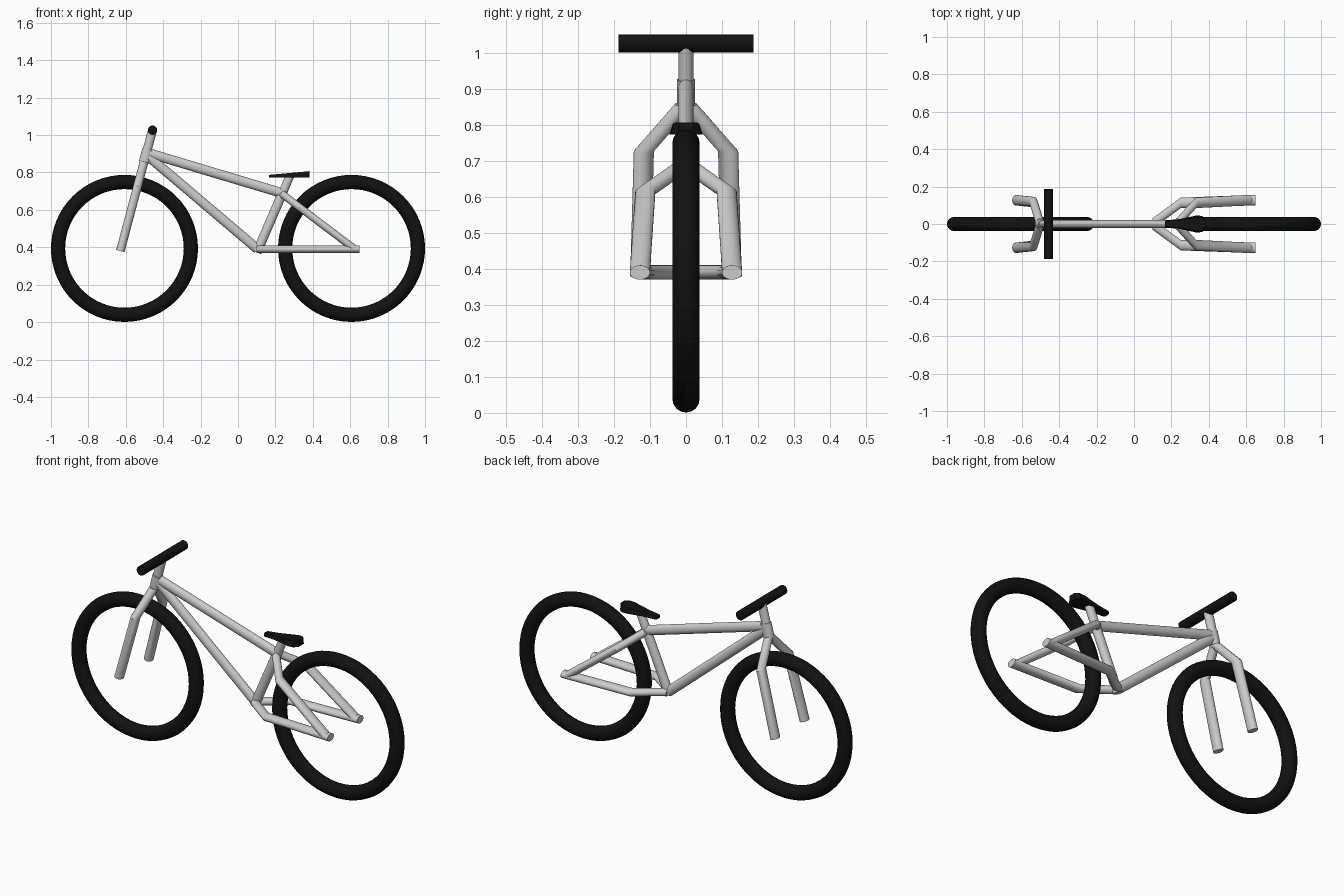
import bpy, bmesh, math
from mathutils import Vector

if "Cube" in bpy.data.objects:
    bpy.data.objects.remove(bpy.data.objects["Cube"])


def black():
    m = bpy.data.materials.new("black_rubber")
    m.diffuse_color = (0.006, 0.006, 0.006, 1)
    m.use_nodes = True
    m.node_tree.nodes["Principled BSDF"].inputs["Base Color"].default_value = m.diffuse_color
    return m


BLACK = black()


def finish(name, bm, mat=None, angle=35):
    bmesh.ops.recalc_face_normals(bm, faces=bm.faces)
    me = bpy.data.meshes.new(name)
    bm.to_mesh(me)
    bm.free()
    ob = bpy.data.objects.new(name, me)
    bpy.context.collection.objects.link(ob)
    if mat:
        me.materials.append(mat)
    bpy.ops.object.select_all(action='DESELECT')
    bpy.context.view_layer.objects.active = ob
    ob.select_set(True)
    bpy.ops.object.shade_smooth_by_angle(angle=math.radians(angle))
    return ob


def tube(name, pts, ry, rw, sides=24):
    """Oval tube: rings stay square to the overall side-view direction."""
    pts = [Vector(p) for p in pts]
    d = pts[-1] - pts[0]
    d.y = 0
    d.normalize()
    w = d.cross(Vector((0, 1, 0)))
    bm = bmesh.new()
    rings = []
    for p in pts:
        ring = []
        for i in range(sides):
            a = 2 * math.pi * i / sides
            ring.append(bm.verts.new(p + w * rw * math.cos(a) + Vector((0, ry * math.sin(a), 0))))
        rings.append(ring)
    for a, b in zip(rings, rings[1:]):
        for i in range(sides):
            j = (i + 1) % sides
            bm.faces.new((a[i], a[j], b[j], b[i]))
    bm.faces.new(rings[0])
    bm.faces.new(rings[-1])
    return finish(name, bm)


def pair(name, pts, ry, rw):
    for side, s in (("right", -1), ("left", 1)):
        tube(f"{side}_{name}", [(x, y * s, z) for x, y, z in pts], ry, rw)


# tyres
for name, x in (("front_tyre", -0.607), ("rear_tyre", 0.607)):
    bpy.ops.mesh.primitive_torus_add(location=(x, 0, 0.394), rotation=(math.pi / 2, 0, 0),
                                     major_radius=0.355, minor_radius=0.038,
                                     major_segments=64, minor_segments=16)
    ob = bpy.context.object
    ob.name = name
    ob.data.materials.append(BLACK)
    bpy.ops.object.shade_smooth()

# handlebar
bpy.ops.mesh.primitive_cylinder_add(vertices=32, radius=0.025, depth=0.374,
                                    location=(-0.457, 0, 1.026), rotation=(math.pi / 2, 0, 0))
bar = bpy.context.object
bar.name = "handlebar"
bar.data.materials.append(BLACK)
bpy.ops.object.shade_smooth_by_angle(angle=math.radians(35))

# steering stem, head tube and fork
tube("steering_stem", [(-0.459, 0, 1.02), (-0.505, 0, 0.845)], 0.021, 0.024)
tube("head_tube", [(-0.483, 0, 0.925), (-0.501, 0, 0.855)], 0.025, 0.029)
pair("fork_blade", [(-0.502, 0.003, 0.857), (-0.537, 0.117, 0.727), (-0.629, 0.127, 0.380)], 0.028, 0.023)

# main frame tubes
tube("top_tube", [(-0.49, 0, 0.907), (0.235, 0, 0.69)], 0.021, 0.026)
tube("down_tube", [(-0.49, 0, 0.895), (0.105, 0, 0.39)], 0.021, 0.026)
tube("seat_tube", [(0.101, 0, 0.373), (0.238, 0, 0.69)], 0.022, 0.025)
tube("seat_post", [(0.23, 0, 0.67), (0.279, 0, 0.785)], 0.021, 0.023)

# rear stays
pair("chain_stay", [(0.10, 0.003, 0.39), (0.25, 0.113, 0.39), (0.65, 0.128, 0.39)], 0.028, 0.02)
pair("seat_stay", [(0.23, 0.003, 0.69), (0.33, 0.113, 0.613), (0.625, 0.128, 0.39)], 0.028, 0.02)

# seat: tapered outline, narrower on top, rising towards the rear
outline = [(0.166, 0.010), (0.170, 0.020), (0.235, 0.025), (0.29, 0.036),
           (0.335, 0.046), (0.365, 0.043), (0.383, 0.022)]
loop = outline + [(x, -y) for x, y in reversed(outline)]
bm = bmesh.new()
low, top = [], []
for x, y in loop:
    t = (x - 0.166) / 0.217
    low.append(bm.verts.new((x, y, 0.773)))
    top.append(bm.verts.new((x, y * 0.8, 0.787 + 0.02 * t)))
for i in range(len(loop)):
    j = (i + 1) % len(loop)
    bm.faces.new((low[i], low[j], top[j], top[i]))
bm.faces.new(low)
bm.faces.new(top)
finish("seat", bm, BLACK)
